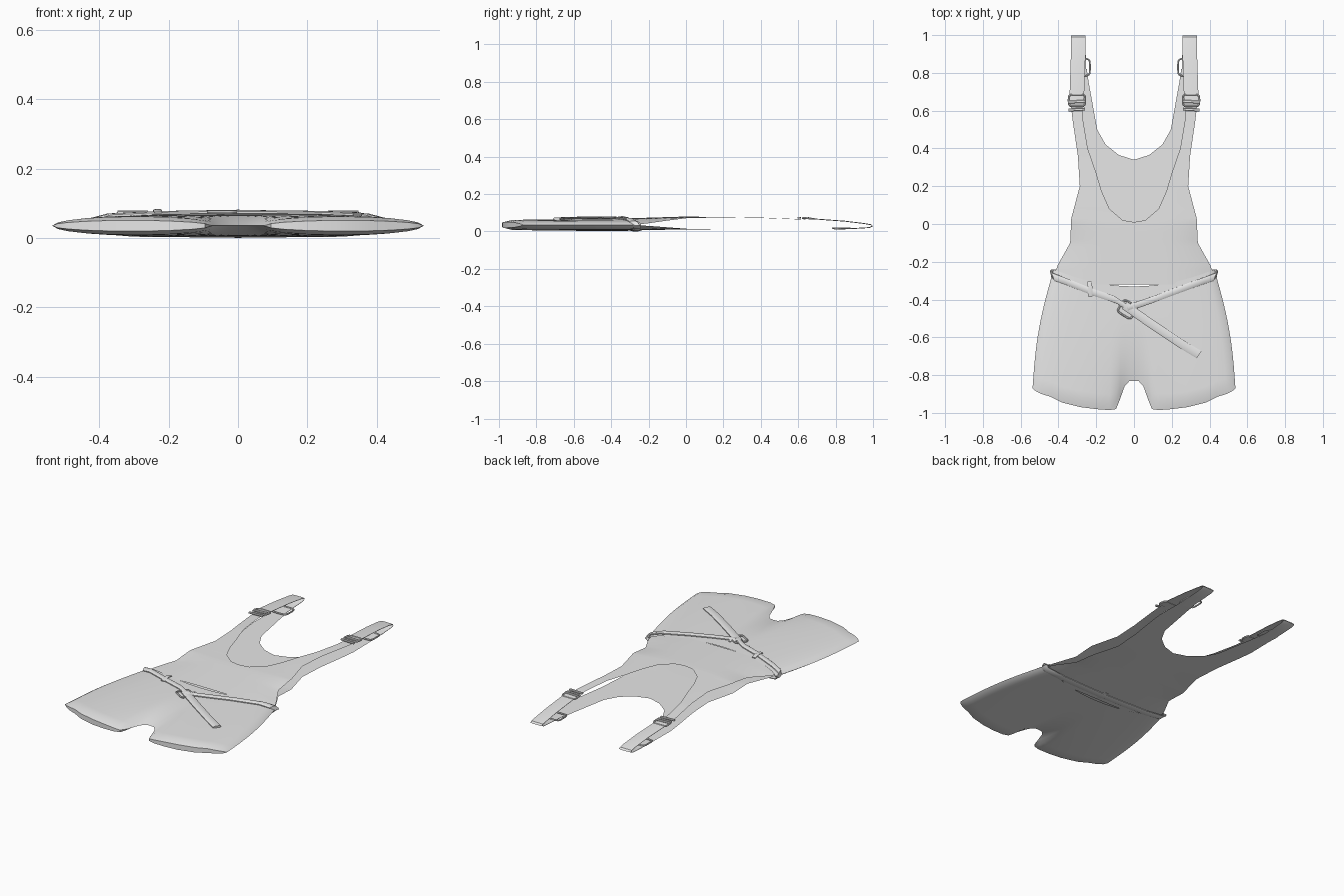
import bpy, bmesh, math
from mathutils import Vector

cube = bpy.data.objects.get("Cube")
if cube:
    bpy.data.objects.remove(cube, do_unlink=True)

fabric = bpy.data.materials.new("light grey fabric")
fabric.use_nodes = True
GREY = (0.8, 0.8, 0.8, 1)
fabric.diffuse_color = GREY
fabric.node_tree.nodes["Principled BSDF"].inputs["Base Color"].default_value = GREY


def lerp(points, t):
    """Piecewise linear lookup through (key, value) points."""
    for (a, va), (b, vb) in zip(points, points[1:]):
        if t <= b:
            k = max(0, (t - a) / (b - a))
            return va + (vb - va) * k
    return points[-1][1]


def finish(name, bm, mirror=False):
    bmesh.ops.recalc_face_normals(bm, faces=bm.faces)
    mesh = bpy.data.meshes.new(name)
    bm.to_mesh(mesh)
    bm.free()
    ob = bpy.data.objects.new(name, mesh)
    bpy.context.collection.objects.link(ob)
    mesh.materials.append(fabric)
    if mirror:
        mod = ob.modifiers.new("mirror", "MIRROR")
        mod.merge_threshold = 0.0005
    bpy.context.view_layer.objects.active = ob
    ob.select_set(True)
    bpy.ops.object.shade_smooth_by_angle(angle=math.radians(40))
    ob.select_set(False)
    return ob


def add_grid(bm, rows):
    grid = [[bm.verts.new(p) for p in row] for row in rows]
    for r0, r1 in zip(grid, grid[1:]):
        for i in range(len(r0) - 1):
            bm.faces.new((r0[i], r0[i + 1], r1[i + 1], r1[i]))
    return grid


def band(name, path, side, width, thick, closed=False, mirror=False, sides=8):
    """Sweep a flat rounded section along a path; side is the width direction."""
    pts = [Vector(p) for p in path]
    n = len(pts)
    side = Vector(side).normalized()
    bm = bmesh.new()
    rings = []
    for i, p in enumerate(pts):
        a = pts[i - 1] if closed or i else p
        b = pts[(i + 1) % n] if closed or i < n - 1 else p
        up = side.cross((b - a).normalized()).normalized()
        ring = []
        for k in range(sides):
            t = 2 * math.pi * (k + 0.5) / sides
            c, s = math.cos(t), math.sin(t)
            c = math.copysign(abs(c) ** 0.5, c)
            ring.append(bm.verts.new(p + side * c * width / 2 + up * s * thick / 2))
        rings.append(ring)
    for i in range(n if closed else n - 1):
        r0, r1 = rings[i], rings[(i + 1) % n]
        for k in range(sides):
            j = (k + 1) % sides
            bm.faces.new((r0[k], r0[j], r1[j], r1[k]))
    if not closed:
        bm.faces.new(rings[0])
        bm.faces.new(rings[-1])
    return finish(name, bm, mirror)


# Shared outlines, as functions of y
OUTER = [(-0.32, 0.435), (-0.22, 0.405), (-0.1, 0.338), (0.03, 0.332), (0.2, 0.287),
         (0.36, 0.297), (0.55, 0.325), (0.62, 0.333), (0.85, 0.33)]
FRONT_Z = [(-0.32, 0.07), (0, 0.08), (0.4, 0.077), (0.6, 0.07), (0.85, 0.053), (1, 0.03)]
BACK_Z = [(-0.32, 0.006), (0, 0.011), (0.8, 0.012), (1, 0.03)]
FRONT_NECK = [(0.01, 0), (0.02, 0.06), (0.08, 0.13), (0.17, 0.17), (0.27, 0.2),
              (0.4, 0.245), (0.55, 0.27), (0.64, 0.275)]
BACK_NECK = [(0.34, 0), (0.365, 0.08), (0.42, 0.15), (0.5, 0.195), (0.6, 0.213),
             (0.75, 0.24), (0.82, 0.25)]


# Bodice panels: open sheets that close towards the waist sides
def panel(name, neck, height, sign):
    start, end = neck[0][0], neck[-1][0]
    ys = {y for y, _ in neck} | {y for y, _ in OUTER if y < end}
    ys |= {-0.32 + i * 0.04 for i in range(30) if -0.32 + i * 0.04 < end}
    rows = []
    for y in sorted(ys):
        w = lerp(OUTER, y)
        inner = 0 if y <= start else lerp(neck, y)
        pinch = lerp([(-0.32, 0.03), (-0.2, 0.022), (0.02, 0.002), (0.2, 0)], y)
        row = []
        for i in range(13):
            x = inner + (w - inner) * i / 12
            drop = pinch * (x / w) ** 4 + 0.006 * (x / 0.35) ** 2 * (sign > 0)
            row.append((x, y, lerp(height, y) - sign * drop))
        rows.append(row)
    bm = bmesh.new()
    add_grid(bm, rows)
    finish(name, bm, mirror=True)


panel("front_bodice", FRONT_NECK, FRONT_Z, 1)
panel("back_bodice", BACK_NECK, BACK_Z, -1)

# Shorts: two puffed sheets joined along the sides and hem
HEM = [(0, -0.83), (0.025, -0.832), (0.05, -0.86), (0.075, -0.93), (0.095, -0.98),
       (0.13, -0.985), (0.2, -0.98), (0.28, -0.97), (0.38, -0.945), (0.44, -0.915),
       (0.49, -0.9), (0.52, -0.885), (0.537, -0.87)]


def shorts_sheet(sign):
    rows = []
    for j in range(17):
        v = j / 16
        row = []
        for hx, hy in HEM:
            u = hx / 0.537
            x = u * 0.425 * (1 - v) + hx * v + 0.022 * u * math.sin(math.pi * v)
            y = (-0.33 + 0.09 * u * u) * (1 - v) + hy * v
            waist = (1 - u ** 4) ** 0.5
            leg = max(0, 1 - ((hx - 0.307) / 0.23) ** 2) ** 0.5
            blend = v ** 3
            puff = 0.032 * (1 - blend) * waist + 0.026 * blend * leg
            if j == 16:
                puff *= 0.6
            row.append((x, y, 0.035 + sign * puff))
        rows.append(row)
    return rows


bm = bmesh.new()
top = add_grid(bm, shorts_sheet(1))
low = add_grid(bm, shorts_sheet(-1))
for i in range(len(HEM) - 1):
    bm.faces.new((top[-1][i], top[-1][i + 1], low[-1][i + 1], low[-1][i]))
bmesh.ops.remove_doubles(bm, verts=bm.verts, dist=0.0003)
finish("shorts", bm, mirror=True)

# Belt: front halves slope down to the knot, back runs level
for name, s, mid in (("belt_right", -1, -0.36), ("belt_left", 1, -0.355)):
    band(name, [(s * 0.435, -0.265, 0.03), (s * 0.425, -0.28, 0.05),
                (s * 0.37, -0.3, 0.064), (s * 0.22, mid, 0.071),
                (s * 0.1, -0.4, 0.073), (-0.03, -0.445, 0.074)],
         (-s * -0.35, 1, 0), 0.045, 0.014)
band("belt_back", [(0.437, -0.262, 0.035), (0.42, -0.262, 0.018), (0.3, -0.265, 0.008),
                   (0, -0.27, 0.005), (-0.3, -0.265, 0.008), (-0.42, -0.262, 0.018),
                   (-0.437, -0.262, 0.035)], (0, 1, 0), 0.045, 0.01)
band("belt_tail", [(-0.05, -0.43, 0.074), (0.1, -0.535, 0.073), (0.25, -0.635, 0.071),
                   (0.345, -0.692, 0.067)], (0.55, 0.83, 0), 0.048, 0.014)
band("belt_loop_front", [(-0.235, -0.305, 0.072), (-0.232, -0.34, 0.08),
                         (-0.23, -0.385, 0.072)], (1, 0, 0), 0.025, 0.006)
band("belt_loop_back", [(0, -0.235, 0.008), (0, -0.27, 0.003), (0, -0.305, 0.008)],
     (1, 0, 0), 0.03, 0.006)


def frame(name, centre, w, h, turn=0, tilt=0, tube=0.01, mirror=True):
    """Rounded rectangular ring of thin tube."""
    path = []
    for k in range(24):
        t = 2 * math.pi * k / 24
        c, s = math.cos(t), math.sin(t)
        x = math.copysign(abs(c) ** 0.4, c) * w / 2
        y = math.copysign(abs(s) ** 0.4, s) * h / 2
        path.append((centre[0] + x * math.cos(turn) - y * math.sin(turn),
                     centre[1] + x * math.sin(turn) + y * math.cos(turn),
                     centre[2] + tilt * y))
    band(name, path, (0, 0, 1), tube, tube, closed=True, mirror=mirror, sides=6)


# Belt buckle and its keeper
frame("belt_buckle", (-0.035, -0.452, 0.074), 0.085, 0.075, turn=-0.55, mirror=False)
band("belt_keeper", [(-0.01, -0.4, 0.072), (0.0, -0.44, 0.079), (0.015, -0.49, 0.07)],
     (1, 0.2, 0), 0.015, 0.005)

# Shoulder straps fold over at the top and run back down behind
band("shoulder_strap", [(0.303, 0.62, 0.07), (0.302, 0.7, 0.066), (0.297, 0.85, 0.055),
                        (0.294, 0.95, 0.043), (0.294, 0.99, 0.036), (0.294, 0.997, 0.029),
                        (0.294, 0.98, 0.021), (0.294, 0.9, 0.016), (0.292, 0.79, 0.012)],
     (1, 0, 0), 0.08, 0.005, mirror=True)

# Strap hardware: slider buckle with bars, and a ring behind
frame("strap_buckle", (0.302, 0.655, 0.07), 0.088, 0.06, tilt=-0.08)
for i, y in enumerate((0.608, 0.65)):
    band("strap_buckle_bar_%d" % (i + 1), [(0.26, y, 0.074), (0.347, y - 0.005, 0.074)],
         (0, 1, 0), 0.016, 0.01, mirror=True)
frame("strap_ring", (0.283, 0.83, 0.018), 0.1, 0.09, tube=0.009)
